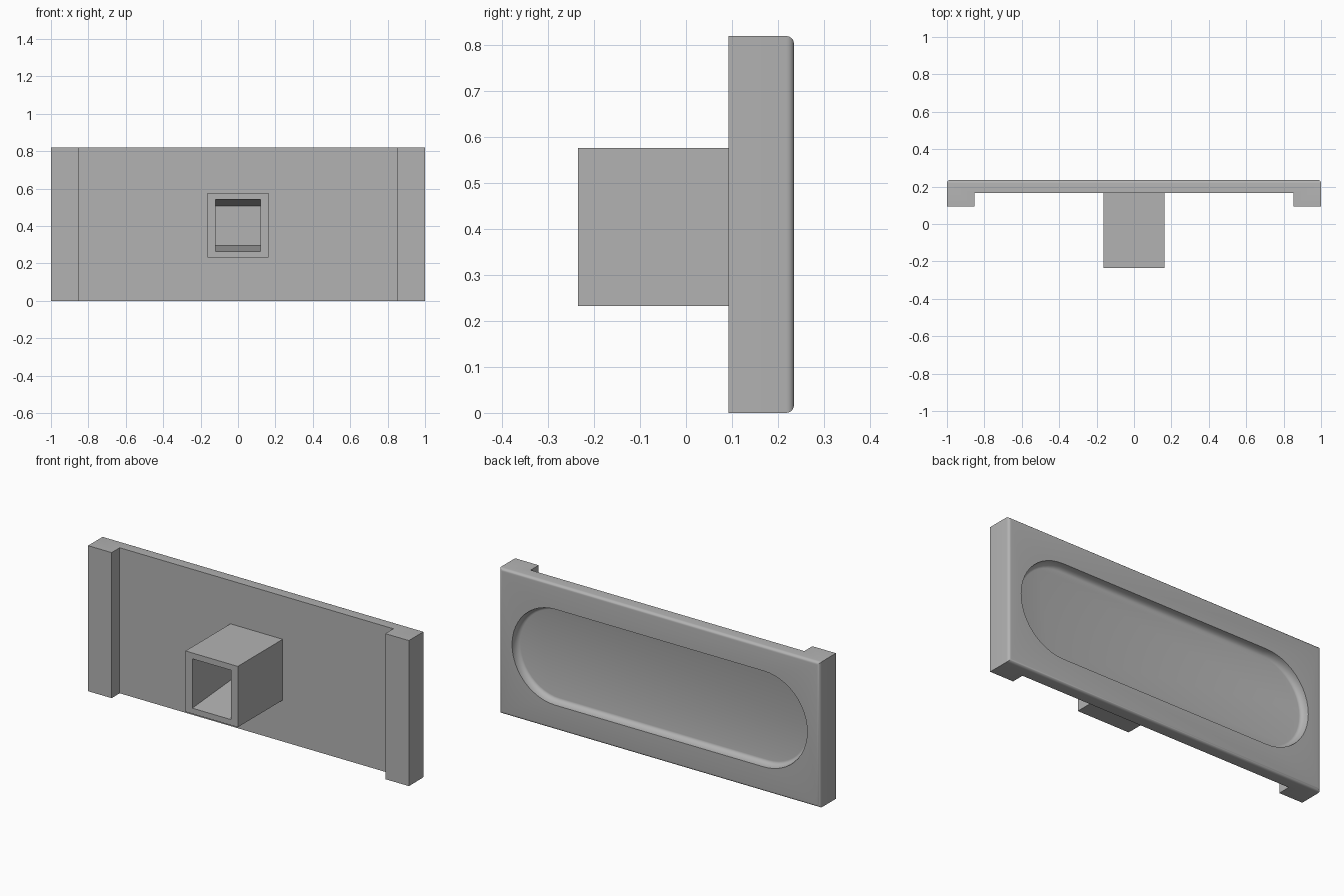
import bpy, bmesh, math
from mathutils import Vector

cube = bpy.data.objects.get("Cube")
if cube:
    bpy.data.objects.remove(cube, do_unlink=True)

HEIGHT, BACK, FRONT, LIP = 0.82, 0.235, 0.165, 0.093
MID = HEIGHT / 2

grey = bpy.data.materials.new("plain grey")
grey.use_nodes = True
colour = (0.45, 0.45, 0.45, 1)
grey.diffuse_color = colour
grey.node_tree.nodes["Principled BSDF"].inputs["Base Color"].default_value = colour


def finish(name, bm):
    bmesh.ops.recalc_face_normals(bm, faces=bm.faces)
    mesh = bpy.data.meshes.new(name)
    bm.to_mesh(mesh)
    bm.free()
    mesh.materials.append(grey)
    obj = bpy.data.objects.new(name, mesh)
    bpy.context.collection.objects.link(obj)
    return obj


def loft(bm, rings, cap_start=True, cap_end=True):
    """Bridge matching rings of points into one skin."""
    loops = [[bm.verts.new(p) for p in ring] for ring in rings]
    for a, b in zip(loops, loops[1:]):
        for i in range(len(a)):
            j = (i + 1) % len(a)
            bm.faces.new((a[i], a[j], b[j], b[i]))
    if cap_start:
        bm.faces.new(loops[0][::-1])
    if cap_end:
        bm.faces.new(loops[-1])


def rect(hx, z0, z1, y):
    return [(-hx, y, z0), (hx, y, z0), (hx, y, z1), (-hx, y, z1)]


def stadium(radius, y, steps=24):
    """Long slot outline with half-round ends."""
    points = []
    for side, start in ((1, -math.pi / 2), (-1, math.pi / 2)):
        for i in range(steps + 1):
            a = start + math.pi * i / steps
            points.append((side * 0.65 + radius * math.cos(a), y, MID + radius * math.sin(a)))
    return points


# Front plate: channel-shaped profile with a returned lip at each end
half = [(1, BACK), (1, LIP), (0.853, LIP), (0.853, FRONT)]
profile = half + [(-x, y) for x, y in reversed(half)]
bm = bmesh.new()
loft(bm, [[(x, y, z) for x, y in profile] for z in (0, HEIGHT)])
rim = [e for e in bm.edges if all(v.co.y > BACK - 0.001 for v in e.verts)]
bmesh.ops.bevel(bm, geom=rim, offset=0.017, segments=5, profile=0.5, affect='EDGES')
plate = finish("panel", bm)

# Slot-shaped pocket with a coved wall
depth, inset, steps = 0.042, 0.024, 6
rings = [stadium(0.27, BACK + 0.05)]
for i in range(steps + 1):
    a = math.pi / 2 * i / steps
    rings.append(stadium(0.27 - inset * (1 - math.cos(a)), BACK - depth * math.sin(a)))
bm = bmesh.new()
loft(bm, rings)
cutter = finish("pocket_cutter", bm)
cutter.hide_render = True
cutter.hide_set(True)
cut = plate.modifiers.new("pocket", 'BOOLEAN')
cut.operation, cut.solver, cut.object = 'DIFFERENCE', 'EXACT', cutter

# Square socket on the other side with a tapering hole
bm = bmesh.new()
loft(bm, [rect(0.163, 0.233, 0.576, FRONT),
          rect(0.163, 0.233, 0.576, -BACK),
          rect(0.12, 0.265, 0.543, -BACK),
          rect(0.12, 0.297, 0.507, FRONT - 0.002)], cap_start=False)
socket = finish("socket", bm)

# Bake the pocket in, then smooth the rounded areas only
bpy.context.view_layer.update()
depsgraph = bpy.context.evaluated_depsgraph_get()
baked = bpy.data.meshes.new_from_object(plate.evaluated_get(depsgraph))
plate.modifiers.clear()
plate.data = baked
bpy.data.objects.remove(cutter, do_unlink=True)
bpy.ops.object.select_all(action='DESELECT')
plate.select_set(True)
bpy.context.view_layer.objects.active = plate
bpy.ops.object.shade_smooth_by_angle(angle=math.radians(32))
